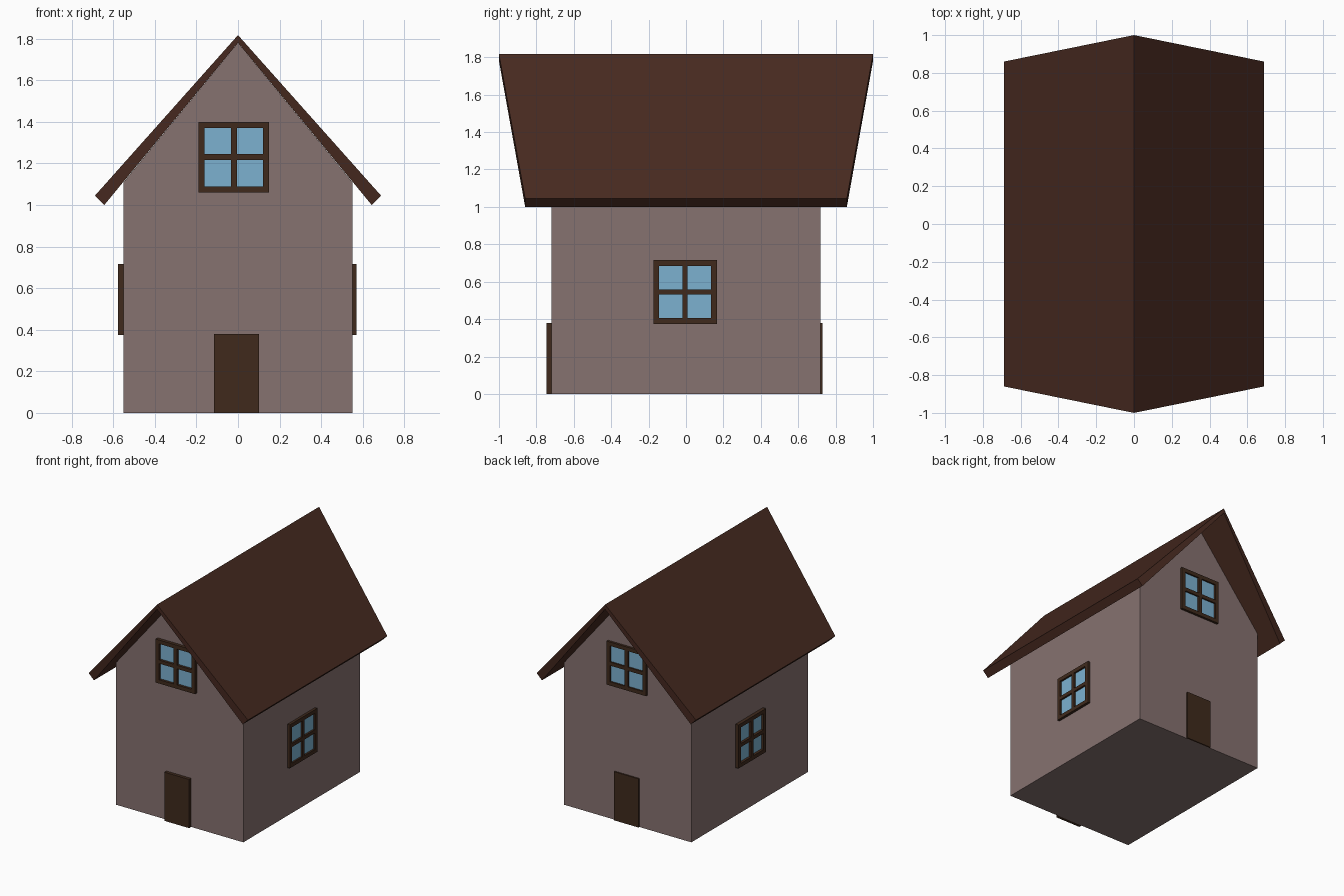
import bpy, bmesh, math
from mathutils import Matrix

if "Cube" in bpy.data.objects:
    bpy.data.objects.remove(bpy.data.objects["Cube"])


def material(name, rgb):
    m = bpy.data.materials.new(name)
    m.diffuse_color = (*rgb, 1)
    m.use_nodes = True
    m.node_tree.nodes["Principled BSDF"].inputs["Base Color"].default_value = m.diffuse_color
    return m


WALL = material("wall_plaster", (0.24, 0.168, 0.162))
ROOF = material("roof_brown", (0.064, 0.023, 0.0145))
WOOD = material("dark_wood", (0.05, 0.023, 0.012))
GLASS = material("blue_glass", (0.20, 0.44, 0.63))


def finish(name, bm, mat):
    bmesh.ops.recalc_face_normals(bm, faces=bm.faces)
    mesh = bpy.data.meshes.new(name)
    bm.to_mesh(mesh)
    bm.free()
    mesh.materials.append(mat)
    ob = bpy.data.objects.new(name, mesh)
    bpy.context.collection.objects.link(ob)
    return ob


def half_loft(name, profile, mat):
    """Loft (x, z, half_depth) points front to back, then mirror over x = 0."""
    bm = bmesh.new()
    front = [bm.verts.new((x, -d, z)) for x, z, d in profile]
    back = [bm.verts.new((x, d, z)) for x, z, d in profile]
    for i in range(len(profile) - 1):
        bm.faces.new((front[i], front[i + 1], back[i + 1], back[i]))
    bm.faces.new(front)
    bm.faces.new(back[::-1])
    ob = finish(name, bm, mat)
    ob.modifiers.new("mirror", 'MIRROR').use_clip = True
    return ob


def panel(name, us, zs, wall, depth, angle, mat, holes=()):
    """Grid panel standing out from a wall, turned about z to its side."""
    bm = bmesh.new()
    v = [[bm.verts.new((u, -wall, z)) for u in us] for z in zs]
    for j in range(len(zs) - 1):
        for i in range(len(us) - 1):
            if (i, j) not in holes:
                bm.faces.new((v[j][i], v[j][i + 1], v[j + 1][i + 1], v[j + 1][i]))
    mesh = bpy.data.meshes.new(name)
    bm.to_mesh(mesh)
    bm.free()
    mesh.materials.append(mat)
    ob = bpy.data.objects.new(name, mesh)
    bpy.context.collection.objects.link(ob)
    ob.matrix_world = Matrix.Rotation(math.radians(angle), 4, 'Z')
    sol = ob.modifiers.new("thickness", 'SOLIDIFY')
    sol.thickness, sol.offset = depth, 1
    return ob


def window(side, u, z, wall, depth, angle):
    # square frame with a cross, four panes set back behind it
    steps = (-0.17, -0.14, -0.014, 0.014, 0.14, 0.17)
    panes = {(i, j) for i in (1, 3) for j in (1, 3)}
    panel(side + "_window_frame", [u + s for s in steps], [z + s for s in steps],
          wall, depth, angle, WOOD, panes)
    edge = (-0.15, 0.15)
    panel(side + "_window_glass", [u + s for s in edge], [z + s for s in edge],
          wall, 0.006, angle, GLASS)


# Gabled house body
half_loft("walls", [(0, 1.78, 0.72), (0.55, 1.11, 0.72),
                    (0.55, 0, 0.72), (0, 0, 0.72)], WALL)

# Roof, overhanging further at the ridge than at the eaves
half_loft("roof", [(0, 1.817, 1.0), (0.688, 1.045, 0.86),
                   (0.643, 1.0, 0.86), (0, 1.78, 1.0)], ROOF)

# Windows on all four sides
window("front", -0.02, 1.23, 0.72, 0.025, 0)
window("right", -0.005, 0.545, 0.55, 0.02, 90)
window("back", 0.0, 1.217, 0.72, 0.018, 180)
window("left", -0.005, 0.545, 0.55, 0.026, 270)

# Front and back doors
panel("front_door", (-0.115, 0.10), (0, 0.38), 0.72, 0.025, 0, WOOD)
panel("back_door", (-0.112, 0.103), (0, 0.38), 0.72, 0.011, 180, WOOD)
